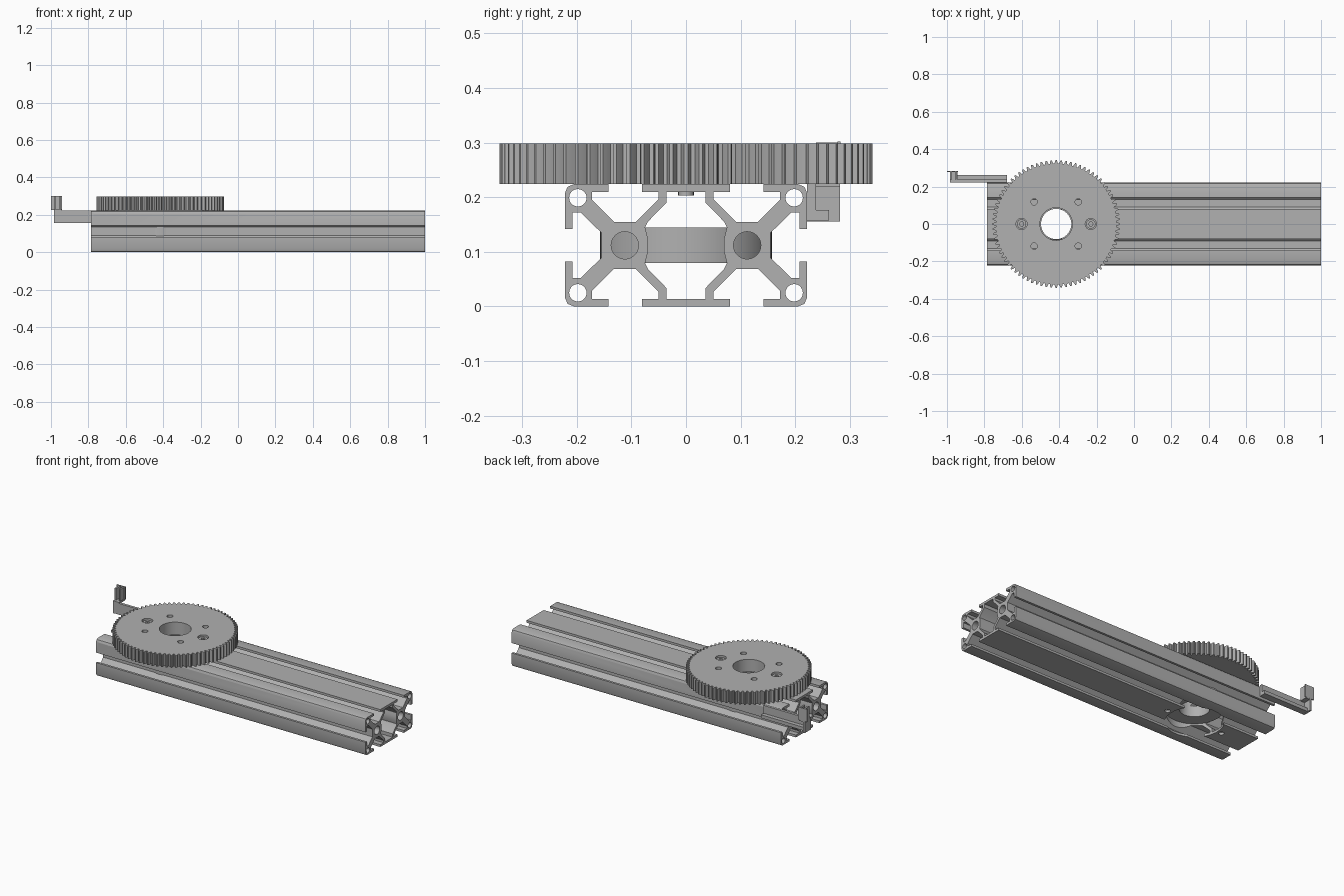
import bpy, bmesh, math
from mathutils import Matrix, Vector

if "Cube" in bpy.data.objects:
    bpy.data.objects.remove(bpy.data.objects["Cube"])

grey = bpy.data.materials.new("aluminium_grey")
grey.use_nodes = True
grey.diffuse_color = (0.44, 0.44, 0.44, 1)
grey.node_tree.nodes["Principled BSDF"].inputs["Base Color"].default_value = (0.44, 0.44, 0.44, 1)

CX = -0.416          # turntable axis
GEAR_Z = 0.224       # top of the rail
ALONG_X = Matrix(((0, 0, 1, 0), (1, 0, 0, 0), (0, 1, 0, 0), (0, 0, 0, 1)))
ALONG_Y = Matrix(((1, 0, 0, 0), (0, 0, 1, 0), (0, 1, 0, 0), (0, 0, 0, 1)))
ALONG_Z = Matrix.Identity(4)


def circle(u, v, r, n=32):
    return [(u + r * math.cos(2 * math.pi * i / n), v + r * math.sin(2 * math.pi * i / n)) for i in range(n)]


def rect(u0, u1, v0, v1):
    return [(u0, v0), (u1, v0), (u1, v1), (u0, v1)]


def prism(name, loops, start, end, axes=ALONG_Z):
    """Extrude an outline with optional hole loops along an axis."""
    bm = bmesh.new()
    edges = []
    for loop in loops:
        vs = [bm.verts.new((u, v, start)) for u, v in loop]
        edges += [bm.edges.new((vs[i - 1], vs[i])) for i in range(len(vs))]
    bmesh.ops.triangle_fill(bm, edges=edges, use_beauty=True, use_dissolve=False)
    ext = bmesh.ops.extrude_face_region(bm, geom=bm.faces[:], use_keep_orig=True)
    top = [g for g in ext["geom"] if isinstance(g, bmesh.types.BMVert)]
    bmesh.ops.translate(bm, verts=top, vec=Vector((0, 0, end - start)))
    bm.transform(axes)
    bmesh.ops.recalc_face_normals(bm, faces=bm.faces[:])
    me = bpy.data.meshes.new(name)
    bm.to_mesh(me)
    bm.free()
    me.materials.append(grey)
    ob = bpy.data.objects.new(name, me)
    bpy.context.collection.objects.link(ob)
    return ob


def box(name, x0, x1, y0, y1, z0, z1):
    return prism(name, [rect(x0, x1, y0, y1)], z0, z1)


def cut(ob, *cutters):
    for c in cutters:
        c.hide_render = True
        c.hide_set(True)
        c.display_type = 'WIRE'
        m = ob.modifiers.new("cut", 'BOOLEAN')
        m.operation, m.solver, m.object = 'DIFFERENCE', 'EXACT', c
    bpy.context.view_layer.update()
    dg = bpy.context.evaluated_depsgraph_get()
    me = bpy.data.meshes.new_from_object(ob.evaluated_get(dg))
    ob.modifiers.clear()
    ob.data = me
    for c in cutters:
        bpy.data.objects.remove(c)


def mirrored(quarter, zc):
    """Mirror a quarter outline (y>0, upper half) into a full closed loop."""
    right = quarter + [(y, 2 * zc - z) for y, z in reversed(quarter)]
    return right + [(-y, z) for y, z in reversed(right)]


# slotted rail, extruded along x
ZC = GEAR_Z / 2
outline = mirrored([
    (0.081, 0.224), (0.081, 0.21), (0.05, 0.21), (0.05, 0.197), (0.092, 0.155),
    (0.132, 0.155), (0.172, 0.195), (0.172, 0.21), (0.142, 0.21), (0.142, 0.224),
    (0.205, 0.224), (0.217, 0.219), (0.222, 0.207), (0.222, 0.142), (0.208, 0.142),
    (0.208, 0.172), (0.193, 0.172), (0.155, 0.135)], ZC)
hollow = mirrored([(0.036, 0.21), (0.036, 0.19), (0.07, 0.155), (0.075, 0.145), (0.07, 0.125)], ZC)
holes = [circle(s * 0.112, ZC, 0.025) for s in (-1, 1)]
holes += [circle(s * 0.198, ZC + t * 0.087, 0.016, 20) for s in (-1, 1) for t in (-1, 1)]
rail = prism("slotted_rail", [outline, hollow] + holes, -0.785, 1, ALONG_X)


def side_drill(x):
    return prism("side_drill", [circle(x, 0.2, 0.01, 16)], -0.4, 0.4, ALONG_Y)


SCREWS = [CX - 0.185, CX + 0.185]
cut(rail,
    prism("bearing_bore", [circle(CX, 0, 0.157, 64)], -0.05, 0.145),
    prism("top_bore", [circle(CX, 0, 0.081, 48)], 0.1, 0.3),
    side_drill(-0.757), side_drill(-0.709),
    *[prism("screw_drill", [circle(x, 0, 0.0155, 16)], -0.05, 0.3) for x in SCREWS])

# bearing seated inside the rail
prism("bearing", [circle(CX, 0, 0.1575, 64), circle(CX, 0, 0.081, 48)], 0.08, 0.145)

# spur gear turntable
TEETH, ROOT, TIP = 80, 0.323, 0.3415
gear_outline = []
for i in range(TEETH):
    for r, f in ((ROOT, -0.36), (0.333, -0.25), (TIP, -0.12), (TIP, 0.12), (0.333, 0.25), (ROOT, 0.36)):
        a = 2 * math.pi * (i + f) / TEETH
        gear_outline.append((CX + r * math.cos(a), r * math.sin(a)))
gear_holes = [circle(CX, 0, 0.087, 48)]
gear_holes += [circle(CX + s * 0.118, t * 0.118, 0.017, 20) for s in (-1, 1) for t in (-1, 1)]
gear_holes += [circle(x, 0, 0.0155, 16) for x in SCREWS]
gear = prism("gear", [gear_outline] + gear_holes, GEAR_Z, 0.298)
cut(gear, *[prism("counterbore", [circle(x, 0, 0.03, 24)], 0.26, 0.35) for x in SCREWS])

# socket screws holding the gear
for x in SCREWS:
    prism("screw_shaft", [circle(x, 0, 0.0145, 16)], 0.203, 0.262)
    prism("screw_head", [circle(x, 0, 0.025, 24), circle(x, 0, 0.012, 6)], 0.261, 0.289)

# sensor arm: angle bar on the back of the rail
arm = prism("sensor_arm", [[(0.222, 0.157), (0.262, 0.157), (0.262, 0.177), (0.238, 0.177),
                            (0.238, 0.224), (0.222, 0.224)]], -0.985, -0.68, ALONG_X)
cut(arm, side_drill(-0.757), side_drill(-0.709))

# sensor holder at the arm's end
box("sensor_end_plate", -0.985, -0.974, 0.222, 0.282, 0.156, 0.226)
box("sensor_outer_leg", -0.985, -0.974, 0.238, 0.279, 0.226, 0.3)
box("sensor_inner_leg", -0.957, -0.948, 0.238, 0.279, 0.226, 0.3)
box("sensor_base", -0.985, -0.945, 0.222, 0.282, 0.22, 0.23)
box("sensor_flag", -1.0, -0.942, 0.277, 0.283, 0.226, 0.302)

# smooth round walls, keep edges sharp
for ob in bpy.context.collection.objects:
    if ob.type == 'MESH' and grey.name in ob.data.materials:
        bpy.ops.object.select_all(action='DESELECT')
        ob.select_set(True)
        bpy.context.view_layer.objects.active = ob
        bpy.ops.object.shade_smooth_by_angle(angle=math.radians(24))
